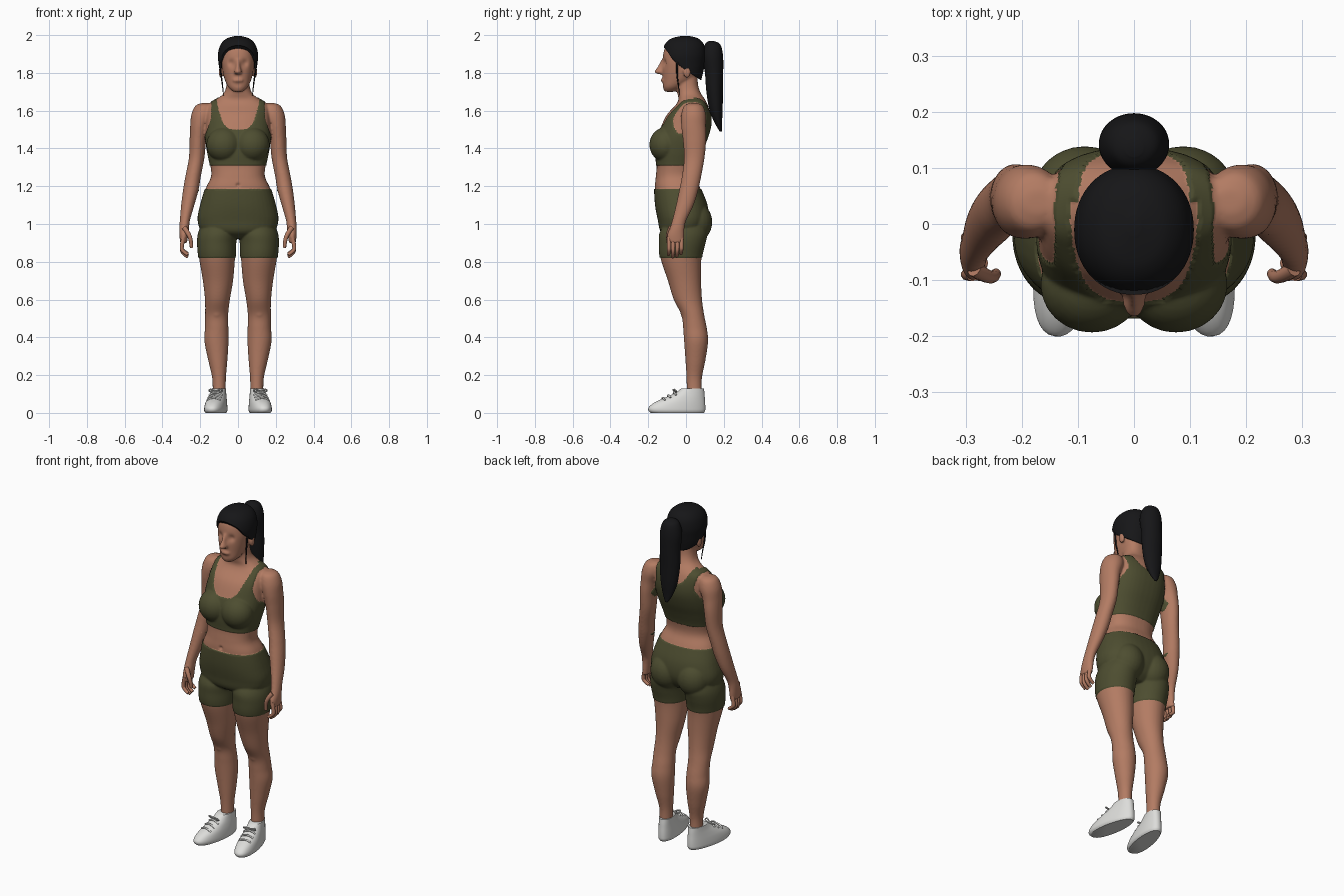
import bpy, bmesh
from math import sin, cos, pi, exp, copysign
from mathutils import Vector, Matrix

cube = bpy.data.objects.get("Cube")
if cube:
    bpy.data.objects.remove(cube)


def material(name, color):
    mat = bpy.data.materials.new(name)
    mat.use_nodes = True
    mat.diffuse_color = (*color, 1)
    mat.node_tree.nodes["Principled BSDF"].inputs["Base Color"].default_value = (*color, 1)
    return mat


skin = material("skin", (0.45, 0.2, 0.125))
olive = material("olive fabric", (0.075, 0.075, 0.03))
black = material("black hair", (0.008, 0.008, 0.009))
white = material("white shoe", (0.72, 0.72, 0.7))


def loft(bm, rows, side=1, power=2, sides=40, steps=6):
    """Skin smooth horizontal rings: rows are (z, centre x, half width, front y, back y)."""
    rows = [Vector(r) for r in rows]
    rows = [rows[0]] + rows + [rows[-1]]
    dense = []
    for a, b, c, d in zip(rows, rows[1:], rows[2:], rows[3:]):
        for i in range(steps):
            t = i / steps
            dense.append(b + (c - a) * (t / 2) + (a * 2 - b * 5 + c * 4 - d) * (t * t / 2)
                         + (b * 3 - a - c * 3 + d) * (t ** 3 / 2))
    dense.append(rows[-1])
    rings = []
    for z, cx, rx, front, back in dense:
        ring = []
        for k in range(sides):
            u, v = cos(2 * pi * k / sides), sin(2 * pi * k / sides)
            x = copysign(abs(u) ** (2 / power), u) * rx + cx * side
            y = copysign(abs(v) ** (2 / power), v) * (back - front) / 2 + (front + back) / 2
            ring.append(bm.verts.new((x, y, z)))
        rings.append(ring)
    for low, high in zip(rings, rings[1:]):
        for k in range(sides):
            n = (k + 1) % sides
            bm.faces.new((low[k], low[n], high[n], high[k]))
    bm.faces.new(rings[0][::-1])
    bm.faces.new(rings[-1])


def ellipsoid(bm, centre, radii):
    matrix = Matrix.Translation(centre) @ Matrix.Diagonal((*radii, 1))
    bmesh.ops.create_uvsphere(bm, u_segments=24, v_segments=16, radius=1, matrix=matrix)


def finish(name, bm, mats, sharp=None):
    bmesh.ops.recalc_face_normals(bm, faces=bm.faces)
    mesh = bpy.data.meshes.new(name)
    bm.to_mesh(mesh)
    bm.free()
    for mat in mats:
        mesh.materials.append(mat)
    mesh.shade_smooth()
    if sharp:
        mesh.set_sharp_from_angle(angle=sharp)
    obj = bpy.data.objects.new(name, mesh)
    bpy.context.collection.objects.link(obj)
    return obj


def baked(obj):
    bpy.context.view_layer.update()
    return bpy.data.meshes.new_from_object(obj.evaluated_get(bpy.context.evaluated_depsgraph_get()))


def tube(name, points, radius, mat, tip=1.0):
    curve = bpy.data.curves.new(name, "CURVE")
    curve.dimensions = "3D"
    curve.bevel_depth, curve.bevel_resolution, curve.use_fill_caps = radius, 3, True
    spline = curve.splines.new("NURBS")
    spline.points.add(len(points) - 1)
    for i, (p, co) in enumerate(zip(spline.points, points)):
        p.co = (*co, 1)
        p.radius = 1 + (tip - 1) * i / (len(points) - 1)
    spline.order_u, spline.use_endpoint_u = 3, True
    source = bpy.data.objects.new(name + " path", curve)
    bpy.context.collection.objects.link(source)
    mesh = baked(source)
    bpy.data.objects.remove(source)
    mesh.materials.clear()
    mesh.materials.append(mat)
    mesh.shade_smooth()
    bpy.context.collection.objects.link(bpy.data.objects.new(name, mesh))


# Body volumes: torso with neck, head, then mirrored limbs
bm = bmesh.new()
loft(bm, [(.925, 0, .06, -.08, .05), (.96, 0, .18, -.13, .09), (1.02, 0, .21, -.145, .115),
          (1.1, 0, .197, -.16, .11), (1.19, 0, .17, -.165, .075), (1.25, 0, .143, -.16, .05),
          (1.31, 0, .146, -.155, .055), (1.38, 0, .16, -.16, .08), (1.45, 0, .17, -.155, .11),
          (1.52, 0, .17, -.13, .13), (1.58, 0, .168, -.1, .13), (1.63, 0, .16, -.055, .115),
          (1.66, 0, .115, -.04, .1), (1.69, 0, .077, -.045, .08), (1.73, 0, .062, -.05, .065),
          (1.79, 0, .058, -.05, .06)], power=2.4)
loft(bm, [(1.7, 0, .025, -.112, -.06), (1.725, 0, .052, -.122, -.02), (1.77, 0, .072, -.124, .05),
          (1.82, 0, .083, -.126, .075), (1.87, 0, .089, -.124, .085), (1.93, 0, .084, -.112, .08),
          (1.965, 0, .06, -.075, .06), (1.98, 0, .02, -.03, .02)], power=2.2)
loft(bm, [(1.793, 0, .012, -.145, -.1), (1.804, 0, .021, -.168, -.1), (1.83, 0, .013, -.152, -.1),
          (1.87, 0, .01, -.13, -.1)], steps=3)
ellipsoid(bm, (0, -.118, 1.76), (.03, .016, .014))
for s in (1, -1):
    ellipsoid(bm, (s * .09, .005, 1.805), (.012, .02, .032))
    ellipsoid(bm, (s * .075, -.108, 1.42), (.088, .082, .088))
    ellipsoid(bm, (s * .088, .05, 1.01), (.09, .085, .1))
    # Arm down to the palm
    loft(bm, [(1.64, .17, .025, .02, .06), (1.625, .178, .048, -.01, .09), (1.58, .187, .06, -.025, .105),
              (1.52, .203, .05, -.025, .105), (1.45, .212, .044, -.017, .107), (1.35, .219, .041, -.01, .098),
              (1.25, .238, .041, -.022, .08), (1.18, .25, .041, -.036, .065), (1.1, .266, .035, -.053, .04),
              (1.02, .281, .027, -.073, .002), (.98, .285, .026, -.085, -.008), (.94, .287, .023, -.1, -.01),
              (.9, .288, .018, -.098, -.012)], s)
    # Leg
    loft(bm, [(1.0, .105, .085, -.11, .1), (.95, .108, .1, -.137, .11), (.9, .113, .1, -.14, .1),
              (.82, .111, .095, -.135, .082), (.7, .106, .08, -.096, .08), (.6, .109, .066, -.065, .085),
              (.52, .113, .061, -.025, .096), (.45, .113, .062, -.015, .11), (.38, .114, .064, -.01, .117),
              (.28, .107, .051, -.003, .103), (.18, .1, .036, .003, .084), (.08, .1, .035, .003, .085)], s)
    ellipsoid(bm, (s * .113, .005, .535), (.035, .035, .045))
body = finish("body", bm, [])
remesh = body.modifiers.new("fuse", "REMESH")
remesh.mode, remesh.voxel_size = "VOXEL", .006
smooth = body.modifiers.new("soften", "SMOOTH")
smooth.factor, smooth.iterations = .5, 5
fused = baked(body)
bpy.data.objects.remove(body)


def is_clothed(c):
    """Shorts and cropped top, laid out by height and distance from the middle."""
    x, z = abs(c.x), c.z
    if .82 < z < 1.185:
        return x < (.222 if z < 1.05 else .212)
    if not 1.31 < z < 1.68:
        return False
    if z < 1.46:
        return x < .155 + .14 * (z - 1.31)
    rise = min(1, (z - 1.46) / .1)
    if c.y < .04:
        return x < .176 - .034 * rise and z < 1.5 + .14 * (x / .11) ** 4
    return x < .176 - .05 * rise + max(0, z - 1.58) * .2 and z < 1.58 + .08 * (x / .095) ** 3


# Cut clean hems, press in small features, then colour and raise the fabric
bm = bmesh.new()
bm.from_mesh(fused)
for z in (.82, 1.185, 1.31):
    bmesh.ops.bisect_plane(bm, geom=bm.verts[:] + bm.edges[:] + bm.faces[:],
                           plane_co=(0, 0, z), plane_no=(0, 0, 1))
dents = [((.036, -.118, 1.852), .019, .012), ((-.036, -.118, 1.852), .019, .012),
         ((0, -.165, 1.205), .009, .012), ((0, -.135, 1.738), .014, .005)]
for v in bm.verts:
    if v.co.y < -.05 and v.co.z > 1.15:
        for centre, size, depth in dents:
            v.co.y += depth * exp(-(v.co - Vector(centre)).length_squared / size ** 2)
for f in bm.faces:
    f.material_index = int(is_clothed(f.calc_center_median()))
bm.normal_update()
raised = [v for v in bm.verts if all(f.material_index for f in v.link_faces)]
for v, normal in [(v, v.normal.copy()) for v in raised]:
    v.co += normal * .004
finish("body_and_sportswear", bm, [skin, olive])

# Swept-back hair, with its lower edge following a hairline
hairline = [(-.13, 1.95), (-.1, 1.915), (-.07, 1.87), (-.03, 1.835), (.02, 1.8), (.08, 1.76)]


def hair_edge(y):
    for (y0, z0), (y1, z1) in zip(hairline, hairline[1:]):
        if y < y1:
            return z0 + (z1 - z0) * max(0, y - y0) / (y1 - y0)
    return hairline[-1][1]


bm = bmesh.new()
loft(bm, [(1.74, 0, .07, -.06, .075), (1.8, 0, .093, -.09, .09), (1.85, 0, .103, -.117, .1),
          (1.9, 0, .106, -.126, .105), (1.95, 0, .092, -.112, .095), (1.982, 0, .06, -.078, .065),
          (1.996, 0, .012, -.02, .015)], power=2.1, sides=64, steps=10)
for v in bm.verts:
    v.co.z = max(v.co.z, hair_edge(v.co.y))
finish("hair_cap", bm, [black], 1.0)

bm = bmesh.new()
loft(bm, [(1.968, 0, .015, .12, .15), (1.95, 0, .045, .1, .182), (1.89, 0, .062, .085, .196),
          (1.8, 0, .06, .1, .197), (1.7, 0, .06, .108, .195), (1.6, 0, .05, .125, .194),
          (1.53, 0, .03, .155, .19), (1.49, 0, .008, .178, .19)])
finish("ponytail", bm, [black])

for s, label in ((1, "left"), (-1, "right")):
    tube(label + "_hair_strand", [(s * .095, -.045, 1.87), (s * .092, -.05, 1.8), (s * .082, -.04, 1.74),
                                  (s * .077, -.035, 1.68)], .006, black, .3)
    # Curled fingers and thumb
    for i in range(4):
        y, drop = -.09 + i * .022, .012 * abs(i - 1.3)
        tube(f"{label}_finger_{i + 1}", [(s * .288, y, .93), (s * .3, y, .88), (s * .295, y, .84 + drop),
                                         (s * .265, y - .003, .822 + drop)], .012, skin, .75)
    tube(label + "_thumb", [(s * .285, -.08, .98), (s * .262, -.095, .95), (s * .248, -.094, .91),
                            (s * .246, -.088, .875)], .014, skin, .65)
    # Shoe, turned slightly outward
    turn = Matrix.Translation((s * .1, .045, 0)) @ Matrix.Rotation(s * .17, 4, "Z")
    bm = bmesh.new()
    loft(bm, [(0, 0, .05, -.235, .05), (.012, 0, .056, -.247, .057), (.03, 0, .056, -.245, .058),
              (.055, 0, .053, -.215, .057), (.08, 0, .048, -.16, .055), (.105, 0, .043, -.105, .053),
              (.13, 0, .04, -.07, .05)], power=2.3, steps=4)
    for v in bm.verts:
        v.co.x *= 1 - .12 * max(0, v.co.y + .1) / .15
    bm.transform(turn)
    finish(label + "_shoe", bm, [white], .9)
    # Laces and bow
    for i in range(3):
        y, z = -.165 + i * .03, .082 + i * .014
        tube(f"{label}_lace_{i + 1}", [turn @ Vector(p) for p in
             ((-.035, y, z - .016), (0, y - .01, z + .012), (.035, y, z - .016))], .005, white)
    for side in (1, -1):
        tube(f"{label}_bow_{side}", [turn @ Vector(p) for p in
             ((0, -.1, .115), (side * .03, -.115, .13), (side * .04, -.1, .11), (0, -.1, .112))], .004, white)
